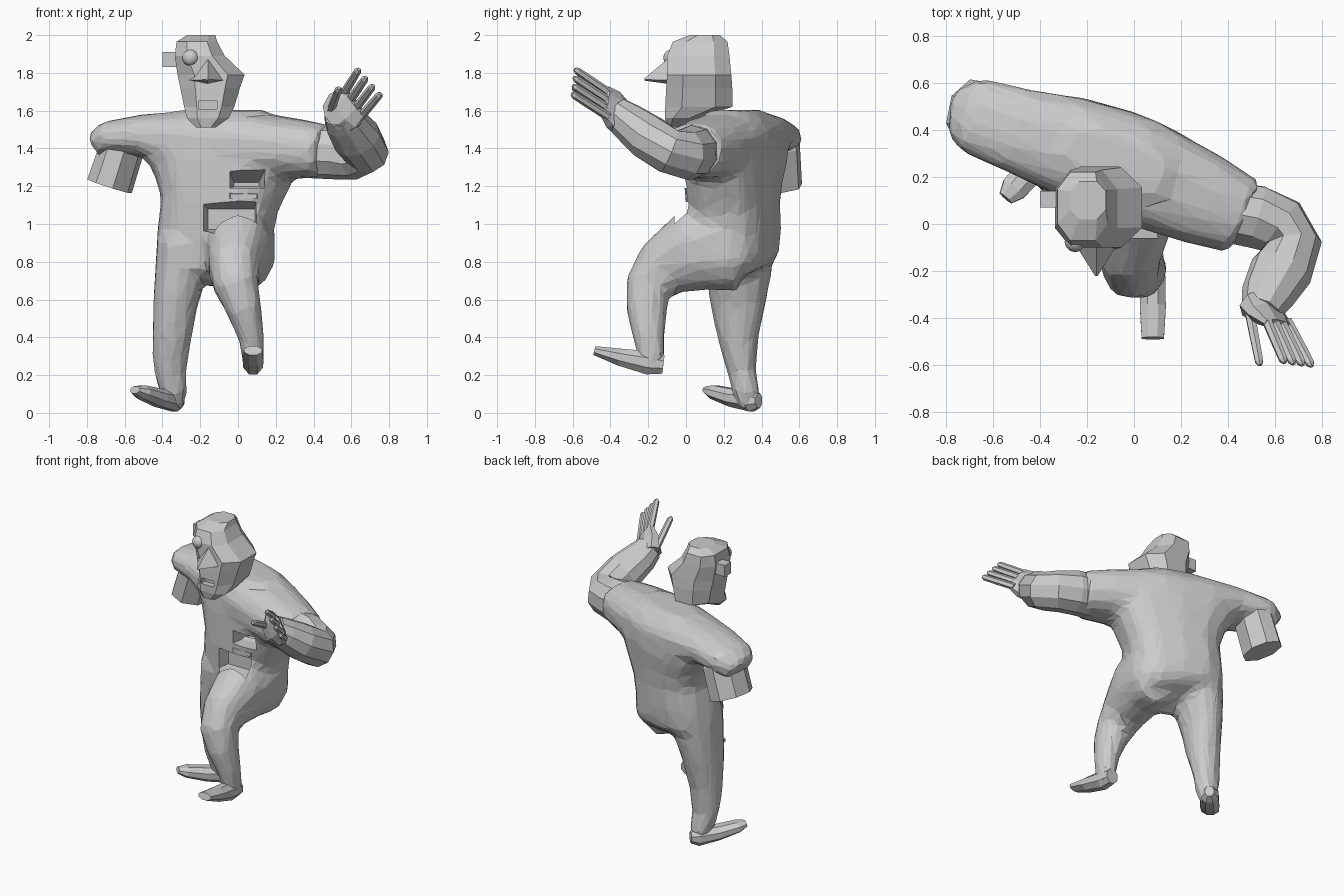
import bpy, bmesh, math
from mathutils import Vector


def skin(name, loops):
    """Bridge equal-sized vertex loops into a closed faceted tube."""
    bm = bmesh.new()
    rows = [[bm.verts.new(p) for p in loop] for loop in loops]
    n = len(rows[0])
    for a, b in zip(rows, rows[1:]):
        for i in range(n):
            bm.faces.new((a[i], a[(i + 1) % n], b[(i + 1) % n], b[i]))
    bm.faces.new(rows[0][::-1])
    bm.faces.new(rows[-1])
    bmesh.ops.recalc_face_normals(bm, faces=bm.faces)
    me = bpy.data.meshes.new(name)
    bm.to_mesh(me)
    bm.free()
    ob = bpy.data.objects.new(name, me)
    bpy.context.collection.objects.link(ob)
    return ob


def bulge(v, p):
    return math.copysign(abs(v) ** p, v)


def limb(name, rings, side, n=10, p=1.0):
    """Loft ovals (x, y, z, half width along side, half depth); p below 1 is boxier."""
    pts = [Vector(r[:3]) for r in rings]
    loops = []
    for i, r in enumerate(rings):
        ahead = pts[min(i + 1, len(pts) - 1)] - pts[i]
        behind = pts[i] - pts[max(i - 1, 0)]
        t = (ahead.normalized() + behind.normalized()).normalized()
        s = Vector(side)
        s = (s - t * s.dot(t)).normalized()
        u = t.cross(s)
        loop = []
        for k in range(n):
            a = 2 * math.pi * (k + 0.5) / n
            loop.append(pts[i] + s * (r[3] * 1.03 * bulge(math.cos(a), p))
                        + u * (r[4] * 1.03 * bulge(math.sin(a), p)))
        loops.append(loop)
    return skin(name, loops)


def box(name, x0, x1, y0, y1, z0, z1):
    return skin(name, [[(x0, y0, z), (x1, y0, z), (x1, y1, z), (x0, y1, z)] for z in (z0, z1)])


def wedge(name, y0, front, y1, back):
    """Box tapering in y; front and back are (x0, x1, z0, z1)."""
    return skin(name, [[(a, y, c), (b, y, c), (b, y, d), (a, y, d)]
                       for y, (a, b, c, d) in ((y0, front), (y1, back))])


def cut(ob, cutter):
    cutter.hide_render = True
    cutter.hide_viewport = True
    m = ob.modifiers.new("hole", 'BOOLEAN')
    m.operation = 'DIFFERENCE'
    m.solver = 'EXACT'
    m.object = cutter


def fuse(parts, name):
    """Join overlapping parts into one skin with softened creases and coarse facets."""
    bpy.ops.object.select_all(action='DESELECT')
    for p in parts:
        p.select_set(True)
    bpy.context.view_layer.objects.active = parts[0]
    bpy.ops.object.join()
    ob = parts[0]
    ob.name = name
    m = ob.modifiers.new("merge", 'REMESH')
    m.mode, m.voxel_size = 'VOXEL', 0.025
    m = ob.modifiers.new("soften", 'SMOOTH')
    m.factor, m.iterations = 0.5, 10
    m = ob.modifiers.new("facets", 'DECIMATE')
    m.ratio = 0.08
    return ob


# Torso, turned so its right shoulder points back
across = (0.94, -0.34, 0)
torso = limb("torso", [
    (-0.12, 0.29, 0.72, 0.25, 0.14), (-0.12, 0.26, 0.79, 0.31, 0.205),
    (-0.12, 0.26, 0.95, 0.30, 0.21), (-0.10, 0.25, 1.10, 0.305, 0.215),
    (-0.08, 0.25, 1.24, 0.36, 0.22), (-0.08, 0.26, 1.36, 0.42, 0.225),
    (-0.08, 0.27, 1.50, 0.38, 0.21), (-0.08, 0.27, 1.605, 0.22, 0.11)], across, 14, 0.75)

# Shoulder yoke running from one sleeve to the other
yoke = limb("shoulders", [
    (-0.755, 0.47, 1.40, 0.11, 0.08), (-0.68, 0.46, 1.45, 0.165, 0.095),
    (-0.50, 0.40, 1.47, 0.18, 0.11), (-0.30, 0.34, 1.44, 0.21, 0.16),
    (0.00, 0.23, 1.42, 0.23, 0.185), (0.28, 0.11, 1.40, 0.20, 0.16),
    (0.47, 0.03, 1.385, 0.165, 0.14)], (0.34, 0.94, 0), 12, 0.85)

# Standing leg
standing = limb("standing_leg", [
    (-0.28, 0.27, 0.92, 0.15, 0.18), (-0.30, 0.28, 0.75, 0.14, 0.175),
    (-0.33, 0.275, 0.60, 0.12, 0.15), (-0.35, 0.275, 0.40, 0.105, 0.11),
    (-0.36, 0.295, 0.22, 0.09, 0.075), (-0.34, 0.32, 0.10, 0.07, 0.075),
    (-0.335, 0.335, 0.02, 0.05, 0.05)], (1, 0, 0), 10, 0.9)

# Lifted leg
lifted = limb("lifted_leg", [
    (0.04, 0.27, 0.88, 0.165, 0.23), (0.0, 0.04, 0.865, 0.17, 0.22),
    (-0.02, -0.12, 0.765, 0.135, 0.165), (-0.01, -0.20, 0.67, 0.12, 0.125),
    (0.03, -0.21, 0.55, 0.095, 0.11), (0.07, -0.195, 0.40, 0.07, 0.085),
    (0.08, -0.185, 0.30, 0.06, 0.075), (0.08, -0.17, 0.21, 0.05, 0.055)], (1, 0, 0), 10, 0.9)

body = fuse([torso, yoke, standing, lifted], "body")

# Torn openings in the front of the body, with sloping walls
cut(body, wedge("chest_cutter", -0.1, (-0.06, 0.16, 1.19, 1.32), 0.16, (-0.02, 0.11, 1.19, 1.22)))
cut(body, wedge("belly_cutter", -0.06, (-0.215, 0.10, 0.95, 1.14), 0.12, (-0.16, 0.09, 0.97, 1.08)))
wedge("torn_flap", -0.005, (-0.04, 0.10, 1.135, 1.16), 0.12, (-0.08, 0.13, 1.13, 1.20))

# Feet
limb("standing_foot", [
    (-0.305, 0.385, 0.065, 0.03, 0.04), (-0.335, 0.35, 0.065, 0.06, 0.06),
    (-0.42, 0.25, 0.08, 0.065, 0.05), (-0.51, 0.15, 0.11, 0.06, 0.038),
    (-0.545, 0.11, 0.122, 0.035, 0.02)], (0.75, -0.65, 0), 8)
limb("lifted_foot", [
    (0.08, -0.12, 0.255, 0.045, 0.05), (0.08, -0.20, 0.265, 0.055, 0.065),
    (0.08, -0.35, 0.295, 0.058, 0.048), (0.08, -0.485, 0.33, 0.05, 0.025)], (1, 0, 0), 8)

# Empty short sleeve on the armless side
limb("sleeve_stump", [
    (-0.59, 0.44, 1.47, 0.12, 0.08), (-0.615, 0.455, 1.40, 0.15, 0.115),
    (-0.68, 0.465, 1.20, 0.15, 0.12)], (0.2, 0.98, 0), 8)

# Bent arm reaching forward and up
limb("raised_arm", [
    (0.40, 0.05, 1.385, 0.14, 0.13), (0.52, 0.03, 1.38, 0.14, 0.135),
    (0.62, -0.01, 1.37, 0.13, 0.13), (0.675, -0.09, 1.385, 0.12, 0.12),
    (0.625, -0.20, 1.46, 0.12, 0.13), (0.565, -0.31, 1.545, 0.10, 0.11),
    (0.54, -0.37, 1.59, 0.085, 0.085)], (0, 0.3, 1), 10)

# Hand: palm, four fingers in a fan, and a thumb
limb("palm", [
    (0.525, -0.34, 1.56, 0.10, 0.075), (0.565, -0.385, 1.605, 0.12, 0.055),
    (0.615, -0.43, 1.65, 0.10, 0.025)], (0.55, -0.15, -0.7), 8)
base0, base3 = Vector((0.56, -0.40, 1.69)), Vector((0.66, -0.43, 1.58))
tip0, tip3 = Vector((0.64, -0.59, 1.82)), Vector((0.755, -0.605, 1.69))
fingers = [(base0.lerp(base3, i / 3), tip0.lerp(tip3, i / 3)) for i in range(4)]
fingers.append((Vector((0.49, -0.37, 1.60)), Vector((0.535, -0.60, 1.72))))
for i, (b, t) in enumerate(fingers):
    limb("thumb" if i == 4 else f"finger_{i + 1}",
         [(*b.lerp(t, f), r, r) for f, r in ((-0.1, 0.022), (0.5, 0.021), (0.93, 0.019), (1, 0.009))],
         (1, 0, 0), 6)

# Head: chamfered blocks stacked from chin to crown, one upper side caved in
loops = []
for z, x0, x1, y0, y1 in (
        (1.51, -0.22, -0.12, -0.10, -0.04), (1.56, -0.27, -0.05, -0.11, 0.06),
        (1.62, -0.285, -0.02, -0.11, 0.245), (1.72, -0.305, 0.01, -0.105, 0.245),
        (1.79, -0.32, 0.035, -0.10, 0.24), (1.89, -0.335, -0.07, -0.10, 0.23),
        (1.965, -0.325, -0.11, -0.07, 0.22), (2.00, -0.27, -0.12, 0.02, 0.18)):
    cx, cy = 0.25 * (x1 - x0), 0.25 * (y1 - y0)
    loops.append([(x0 + cx, y0, z), (x1 - cx, y0, z), (x1, y0 + cy, z), (x1, y1 - cy, z),
                  (x1 - cx, y1, z), (x0 + cx, y1, z), (x0, y1 - cy, z), (x0, y0 + cy, z)])
head = skin("head", loops)
cut(head, box("mouth_cutter", -0.21, -0.11, -0.2, -0.07, 1.61, 1.65))

# Pointed nose with a flat underside
tip = (-0.16, -0.22, 1.765)
skin("nose", [
    [(-0.26, -0.07, 1.76), (-0.16, -0.08, 1.74), (-0.06, -0.07, 1.76), (-0.16, -0.09, 1.88)],
    [(tip[0] + dx, tip[1], tip[2] + dz) for dx, dz in ((-0.006, 0), (0, -0.006), (0.006, 0), (0, 0.006))]])

# Ear and bulging eye
box("ear", -0.40, -0.29, 0.07, 0.14, 1.83, 1.91)
bpy.ops.mesh.primitive_uv_sphere_add(segments=12, ring_count=8, radius=0.045, location=(-0.25, -0.075, 1.88))
bpy.context.object.name = "eye"
bpy.ops.object.shade_smooth()
